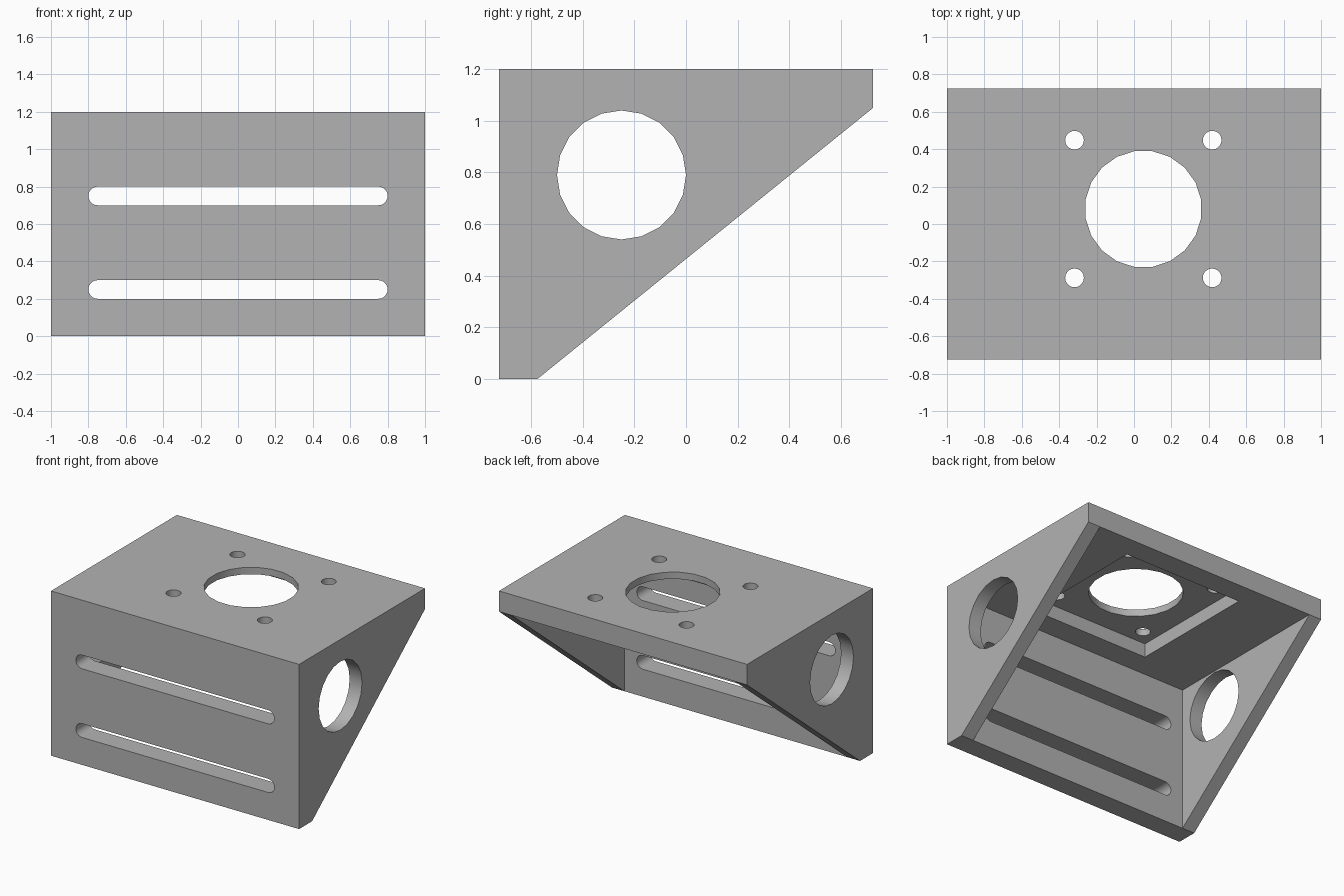
import bpy, bmesh
from math import cos, sin, pi, radians

cube = bpy.data.objects.get("Cube")
if cube:
    bpy.data.objects.remove(cube, do_unlink=True)

grey = bpy.data.materials.new("plain grey")
grey.use_nodes = True
grey.diffuse_color = (0.45, 0.45, 0.45, 1)
grey.node_tree.nodes["Principled BSDF"].inputs["Base Color"].default_value = grey.diffuse_color

# Map profile coordinates (u, v) and depth d to space
AXES = {"x": lambda u, v, d: (d, u, v),
        "y": lambda u, v, d: (u, d, v),
        "z": lambda u, v, d: (u, v, d)}


def prism(name, axis, outline, lo, hi):
    """Extrude a flat outline along an axis."""
    bm = bmesh.new()
    face = bm.faces.new([bm.verts.new(AXES[axis](u, v, lo)) for u, v in outline])
    moved = bmesh.ops.extrude_face_region(bm, geom=[face])["geom"]
    bmesh.ops.translate(bm, vec=AXES[axis](0, 0, hi - lo),
                        verts=[g for g in moved if isinstance(g, bmesh.types.BMVert)])
    bmesh.ops.recalc_face_normals(bm, faces=bm.faces)
    mesh = bpy.data.meshes.new(name)
    bm.to_mesh(mesh)
    bm.free()
    mesh.materials.append(grey)
    obj = bpy.data.objects.new(name, mesh)
    bpy.context.collection.objects.link(obj)
    return obj


def arc(cu, cv, r, start, sweep, steps):
    angles = [start + sweep * i / steps for i in range(steps + 1)]
    return [(cu + r * cos(a), cv + r * sin(a)) for a in angles]


def circle(cu, cv, r, sides, turn=0):
    return arc(cu, cv, r, turn, 2 * pi, sides)[:-1]


def rectangle(u0, v0, u1, v1):
    return [(u0, v0), (u1, v0), (u1, v1), (u0, v1)]


# Main body: side profile with a sloping back
FRONT, BACK, TOP, WALL = -0.725, 0.725, 1.2, 0.15
bracket = prism("bracket", "x", [(FRONT, 0), (FRONT + WALL, 0), (BACK, TOP - WALL),
                                 (BACK, TOP), (FRONT, TOP)], -1, 1)

# Hollow between the two side gussets
cutters = [prism("hollow_cutter", "x",
                 rectangle(FRONT + WALL, -0.5, 1.2, TOP - WALL), -0.9, 0.9)]

# Square pocket under the top plate, with centre hole and four screw holes
MX, MY = 0.05, 0.08
cutters.append(prism("pocket_cutter", "z",
                     rectangle(MX - 0.48, MY - 0.48, MX + 0.48, MY + 0.48), 0.95, 1.15))
cutters.append(prism("centre_hole_cutter", "z",
                     circle(MX, MY, 0.313, 20, radians(9)), 0.9, 1.4))
for sx in (-1, 1):
    for sy in (-1, 1):
        cutters.append(prism("screw_hole_cutter", "z",
                             circle(MX + sx * 0.368, MY + sy * 0.368, 0.05, 20), 0.9, 1.4))

# Round windows through both gussets
cutters.append(prism("window_cutter", "x", circle(-0.25, 0.79, 0.25, 20), -1.2, 1.2))

# Long rounded slots in the front plate
for z in (0.25, 0.75):
    outline = arc(0.75, z, 0.05, -pi / 2, pi, 10) + arc(-0.75, z, 0.05, pi / 2, pi, 10)
    cutters.append(prism("slot_cutter", "y", outline, -0.9, -0.4))

# Cut everything out, then drop the cutters
bpy.context.view_layer.objects.active = bracket
for cutter in cutters:
    cutter.hide_render = True
    mod = bracket.modifiers.new("cut", "BOOLEAN")
    mod.operation = "DIFFERENCE"
    mod.solver = "EXACT"
    mod.object = cutter
    bpy.ops.object.modifier_apply(modifier=mod.name)
    bpy.data.objects.remove(cutter, do_unlink=True)

# Smooth hole walls, keep plate edges sharp
bpy.ops.object.select_all(action="DESELECT")
bracket.select_set(True)
bpy.ops.object.shade_smooth_by_angle(angle=radians(30))
